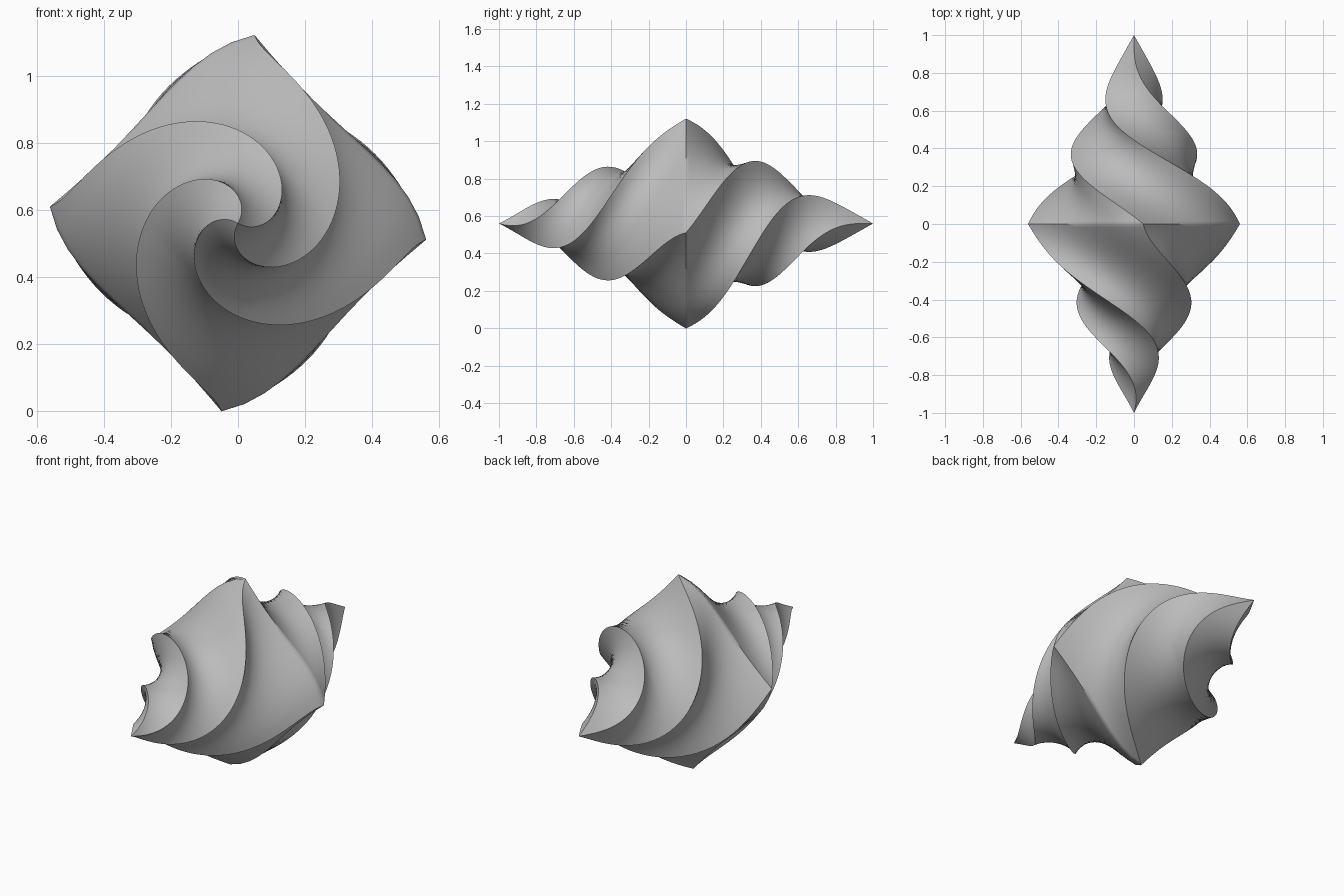
import bpy, bmesh, math

if "Cube" in bpy.data.objects:
    bpy.data.objects.remove(bpy.data.objects["Cube"])

CENTRE_Z = 0.56
RADIUS = 0.563
SIDE = 12      # segments along each side of the square section
RINGS = 64     # rings per half

grey = bpy.data.materials.new("plain grey")
grey.diffuse_color = (0.5, 0.5, 0.5, 1)
grey.use_nodes = True
grey.node_tree.nodes["Principled BSDF"].inputs["Base Color"].default_value = grey.diffuse_color


def twist(y):
    """Rotation of the square section, easing off toward both tips."""
    if y >= 0:
        return math.radians(-5 + 115 * y + 343 * y ** 2 - 271 * y ** 3)
    d = -y
    return math.radians(-5 - (26 * d + 384 * d ** 2 - 205 * d ** 3))


def section(y):
    """Square section, shrinking to the tips, its sides swollen near the middle."""
    r, a = RADIUS * (1 - abs(y)), twist(y)
    swell = 0.045 * max(0, 1 - abs(y) / 0.5)
    for k in range(4):
        a0 = a + k * math.pi / 2
        x0, z0 = r * math.cos(a0), r * math.sin(a0)
        nx, nz = math.cos(a0 + math.pi / 4), math.sin(a0 + math.pi / 4)
        for i in range(SIDE):
            t = i / SIDE
            b = swell * 9.48 * t * (1 - t) ** 3
            yield (x0 + (-z0 - x0) * t + nx * b, y,
                   CENTRE_Z + z0 + (x0 - z0) * t + nz * b)


# Twisted double pyramid lying along y
bm = bmesh.new()
rings = [[bm.verts.new(p) for p in section(i / RINGS)] for i in range(1 - RINGS, RINGS)]
n = 4 * SIDE
for a, b in zip(rings, rings[1:]):
    for i in range(n):
        j = (i + 1) % n
        bm.faces.new((a[i], a[j], b[j], b[i]))

# Pointed tips
for ring, y in ((rings[0], -1), (rings[-1], 1)):
    tip = bm.verts.new((0, y, CENTRE_Z))
    for i in range(n):
        bm.faces.new((ring[i], ring[(i + 1) % n], tip))
bmesh.ops.recalc_face_normals(bm, faces=bm.faces)

mesh = bpy.data.meshes.new("twisted_spindle")
bm.to_mesh(mesh)
bm.free()
mesh.materials.append(grey)
spindle = bpy.data.objects.new("twisted_spindle", mesh)
bpy.context.collection.objects.link(spindle)

# Smooth faces, crisp ridges
bpy.context.view_layer.objects.active = spindle
spindle.select_set(True)
bpy.ops.object.shade_smooth_by_angle(angle=math.radians(50))
